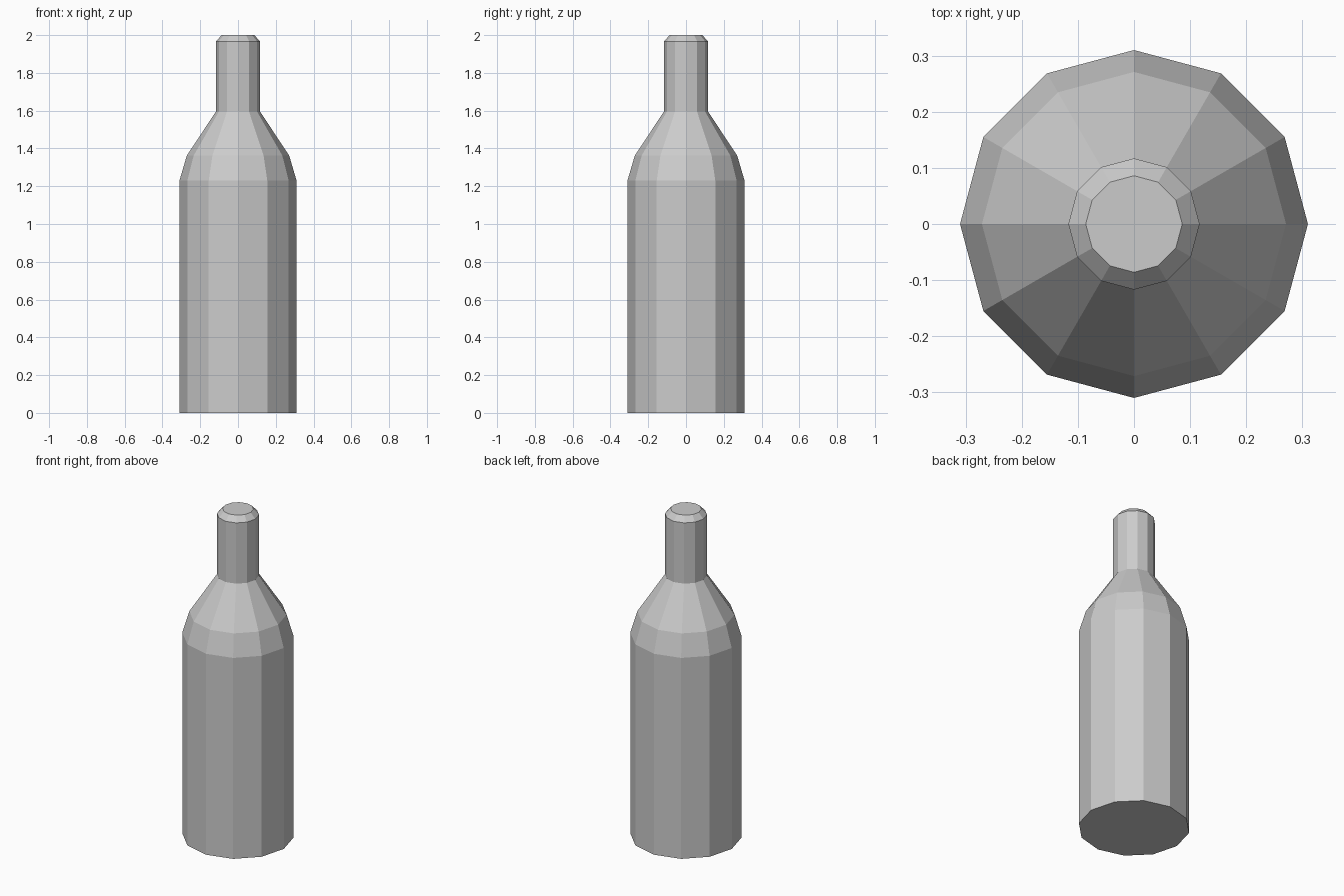
import bpy, bmesh
from math import cos, sin, tau

if "Cube" in bpy.data.objects:
    bpy.data.objects.remove(bpy.data.objects["Cube"])

SIDES = 12
# (radius, height): body, rounded shoulder, neck, chamfered mouth
PROFILE = [(0.31, 0), (0.31, 1.23), (0.271, 1.362),
           (0.117, 1.595), (0.117, 1.967), (0.086, 2.0)]


def lathe(name, profile, sides):
    bm = bmesh.new()
    rings = [[bm.verts.new((r * cos(tau * i / sides), r * sin(tau * i / sides), z))
              for i in range(sides)] for r, z in profile]
    # side walls
    for low, high in zip(rings, rings[1:]):
        for i in range(sides):
            j = (i + 1) % sides
            bm.faces.new((low[i], low[j], high[j], high[i]))
    # base and top caps
    bm.faces.new(rings[0][::-1])
    bm.faces.new(rings[-1])
    mesh = bpy.data.meshes.new(name)
    bm.to_mesh(mesh)
    bm.free()
    obj = bpy.data.objects.new(name, mesh)
    bpy.context.collection.objects.link(obj)
    return obj


lathe("bottle", PROFILE, SIDES)
